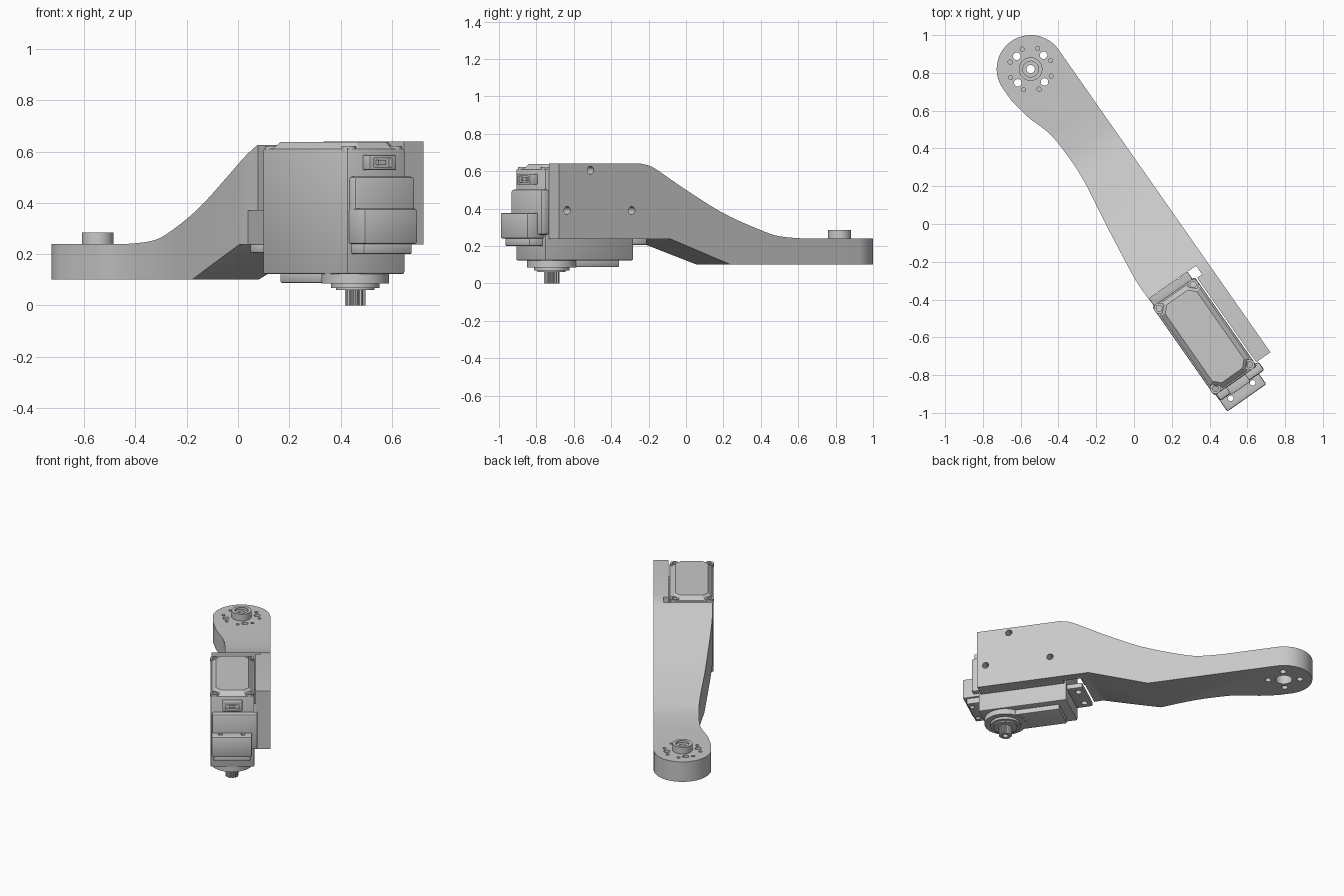
import bpy, bmesh
from math import sin, cos, pi, radians
from mathutils import Matrix, Vector

if "Cube" in bpy.data.objects:
    bpy.data.objects.remove(bpy.data.objects["Cube"])

grey = bpy.data.materials.new("plain grey")
grey.use_nodes = True
grey.diffuse_color = (0.58, 0.58, 0.58, 1)
grey.node_tree.nodes["Principled BSDF"].inputs["Base Color"].default_value = grey.diffuse_color

# Parts are built along u (hub to servo) and v (across), then turned into place
PLACE = Matrix.Translation((-0.547, 0.82, 0)) @ Matrix.Rotation(radians(-55), 4, "Z")
SERVO_V = -0.06
SHAFT_U = 1.836
parts = []


def make(name, bm):
    bmesh.ops.recalc_face_normals(bm, faces=bm.faces)
    mesh = bpy.data.meshes.new(name)
    bm.to_mesh(mesh)
    bm.free()
    mesh.materials.append(grey)
    obj = bpy.data.objects.new(name, mesh)
    bpy.context.collection.objects.link(obj)
    parts.append(obj)
    return obj


def prism(name, pts, lo, hi, side=False, bevel=0):
    """Extrude an outline: (u, v) up z, or (u, z) across v when side is set."""
    bm = bmesh.new()
    verts = [bm.verts.new((p, lo, q) if side else (p, q, lo)) for p, q in pts]
    face = bm.faces.new(verts)
    new = bmesh.ops.extrude_face_region(bm, geom=[face])["geom"]
    shift = Vector((0, hi - lo, 0)) if side else Vector((0, 0, hi - lo))
    bmesh.ops.translate(bm, vec=shift, verts=[g for g in new if isinstance(g, bmesh.types.BMVert)])
    if bevel:
        bmesh.ops.bevel(bm, geom=bm.edges[:], offset=bevel, segments=2, affect="EDGES", profile=0.5)
    return make(name, bm)


def box(name, u0, u1, v0, v1, z0, z1, bevel=0):
    return prism(name, [(u0, v0), (u1, v0), (u1, v1), (u0, v1)], z0, z1, bevel=bevel)


def circle(u, v, r, n=32):
    return [(u + r * cos(2 * pi * i / n), v + r * sin(2 * pi * i / n)) for i in range(n)]


def rod(name, u, v, r, z0, z1, n=32):
    return prism(name, circle(u, v, r, n), z0, z1)


def boolean(obj, cutter, operation="DIFFERENCE"):
    mod = obj.modifiers.new("cut", "BOOLEAN")
    mod.operation = operation
    mod.solver = "EXACT"
    mod.object = cutter
    bpy.context.view_layer.objects.active = obj
    bpy.ops.object.modifier_apply(modifier=mod.name)
    parts.remove(cutter)
    bpy.data.objects.remove(cutter)


def smooth_path(pts, steps=6):
    """Catmull-Rom curve through a few points."""
    p = [Vector(q) for q in [pts[0]] + pts + [pts[-1]]]
    out = []
    for a, b, c, d in zip(p, p[1:], p[2:], p[3:]):
        for i in range(steps):
            t = i / steps
            out.append(tuple(0.5 * (2 * b + (c - a) * t + (2 * a - 5 * b + 4 * c - d) * t * t
                                    + (3 * b - a - 3 * c + d) * t ** 3)))
    return out + [pts[-1]]


# Arm: side profile trimmed by the plan outline
slope = smooth_path([(0.36, 0.24), (0.516, 0.252), (0.64, 0.285), (0.883, 0.375),
                     (1.127, 0.5), (1.3, 0.598), (1.36, 0.627), (1.42, 0.64)])
side = [(-0.3, 0.24)] + slope + [(2.1, 0.64), (2.1, 0.238), (1.23, 0.238), (0.84, 0.102), (-0.3, 0.102)]
arm = prism("arm", side, -0.4, 0.4, side=True)
hub_arc = [(0.18 * cos(a), 0.18 * sin(a)) for a in (pi / 2 + pi * i / 32 for i in range(33))]
waist = smooth_path([(0.08, -0.179), (0.2, -0.157), (0.33, -0.116), (0.45, -0.104), (0.63, -0.107),
                     (0.9, -0.145), (1.215, -0.184), (1.34, -0.187)])
boolean(arm, prism("plan", hub_arc + waist + [(1.956, -0.187), (1.956, 0.18)], -0.2, 1), "INTERSECT")

# Servo bay and the pocket for its rear ear
boolean(arm, box("bay", 1.36, 2.2, -0.5, 0.088, -0.1, 1))
boolean(arm, box("bay_slot", 1.355, 1.41, -0.5, 0.12, -0.1, 1))
boolean(arm, box("ear_pocket", 1.29, 1.38, -0.5, 0.12, -0.1, 0.37))

# Hub boss and the holes around it
boolean(arm, rod("boss", 0, 0, 0.062, 0.2, 0.285, 48), "UNION")
boolean(arm, rod("bore", 0, 0, 0.022, -0.1, 1))
boolean(arm, rod("counterbore", 0, 0, 0.042, 0.27, 1))
boolean(arm, rod("under_bore", 0, 0, 0.053, -0.1, 0.2))
for i in range(4):
    a = radians(12 + 90 * i)
    boolean(arm, rod("bolt_hole", 0.1 * cos(a), 0.1 * sin(a), 0.02, -0.1, 1, 20))
    for turn in (-0.42, 0.42):
        b = a + turn
        boolean(arm, rod("pin_hole", 0.115 * cos(b), 0.115 * sin(b), 0.011, 0.21, 1, 12))

# Screw holes through the side wall
for u, z in ((1.75, 0.605), (1.902, 0.39), (1.481, 0.39)):
    boolean(arm, prism("wall_hole", circle(u, z, 0.021, 20), 0.06, 0.3, side=True))

# Servo case
box("servo_case", 1.4, 1.975, -0.195, 0.08, 0.122, 0.612, bevel=0.008)


def cap_outline(inset, notch):
    u0, u1, v0, v1 = 1.4 + inset, 1.975 - inset, -0.195 + inset, 0.08 - inset
    return [(u0 + notch, v0), (u1 - notch, v0), (u1, v0 + notch), (u1, v1 - notch),
            (u1 - notch, v1), (u0 + notch, v1), (u0, v1 - notch), (u0, v0 + notch)]


# Tapered servo lid with cut corners
bm = bmesh.new()
rings = [[bm.verts.new((u, v, z)) for u, v in cap_outline(i, n)]
         for i, n, z in ((0.008, 0.05, 0.61), (0.035, 0.035, 0.638))]
for i in range(8):
    j = (i + 1) % 8
    bm.faces.new((rings[0][i], rings[0][j], rings[1][j], rings[1][i]))
bm.faces.new(rings[1])
bm.faces.new(rings[0])
make("servo_lid", bm)

# Corner screws
for u in (1.428, 1.946):
    for v in (-0.168, 0.05):
        screw = rod("lid_screw", u, v, 0.029, 0.6, 0.622, 24)
        boolean(screw, rod("socket", u, v, 0.016, 0.608, 0.7, 16))

# Gear housing, collar and splined shaft underneath
box("gear_housing", 1.46, SHAFT_U, SERVO_V - 0.095, SERVO_V + 0.095, 0.087, 0.125, bevel=0.006)
rod("gear_housing_end", SHAFT_U, SERVO_V, 0.132, 0.085, 0.125, 48)
rod("shaft_collar", SHAFT_U, SERVO_V, 0.095, 0.069, 0.088, 48)
rod("shaft_ring", SHAFT_U, SERVO_V, 0.075, 0.06, 0.07, 48)
teeth = []
for i in range(48):
    r = 0.041 if i % 4 < 2 else 0.035
    a = 2 * pi * i / 48
    teeth.append((SHAFT_U + r * cos(a), SERVO_V + r * sin(a)))
shaft = prism("splined_shaft", teeth, 0, 0.065)
boolean(shaft, rod("shaft_bore", SHAFT_U, SERVO_V, 0.018, -0.1, 0.03, 20))

# Mounting ears and the front clamp block, drilled together
rear_ear = box("rear_ear", 1.3, 1.41, -0.185, 0.065, 0.205, 0.24, bevel=0.006)
front_ear = box("front_ear", 1.96, 2.06, -0.175, 0.055, 0.2, 0.242, bevel=0.006)
clamp = box("front_clamp", 1.965, 2.082, -0.187, 0.065, 0.24, 0.377, bevel=0.008)
for v in (-0.132, 0.01):
    boolean(rear_ear, rod("ear_hole", 1.34, v, 0.02, 0, 1, 20))
    boolean(front_ear, rod("ear_hole", 2.035, v, 0.015, 0, 1, 20))
    boolean(clamp, rod("ear_hole", 2.035, v, 0.015, 0, 1, 20))
box("clamp_back", 1.96, 2.015, -0.185, 0.1, 0.26, 0.502, bevel=0.012)

# Cable socket on the front end
plug = box("cable_socket", 1.96, 2.022, -0.12, 0.005, 0.528, 0.586, bevel=0.004)
boolean(plug, box("socket_opening", 2.0, 2.1, -0.1, -0.015, 0.54, 0.574))
box("socket_tongue", 1.99, 2.016, -0.075, -0.04, 0.548, 0.566)

# Turn everything into place and shade
for obj in parts:
    obj.data.transform(PLACE)
    bpy.ops.object.select_all(action="DESELECT")
    obj.select_set(True)
    bpy.context.view_layer.objects.active = obj
    bpy.ops.object.shade_smooth_by_angle(angle=radians(28))
